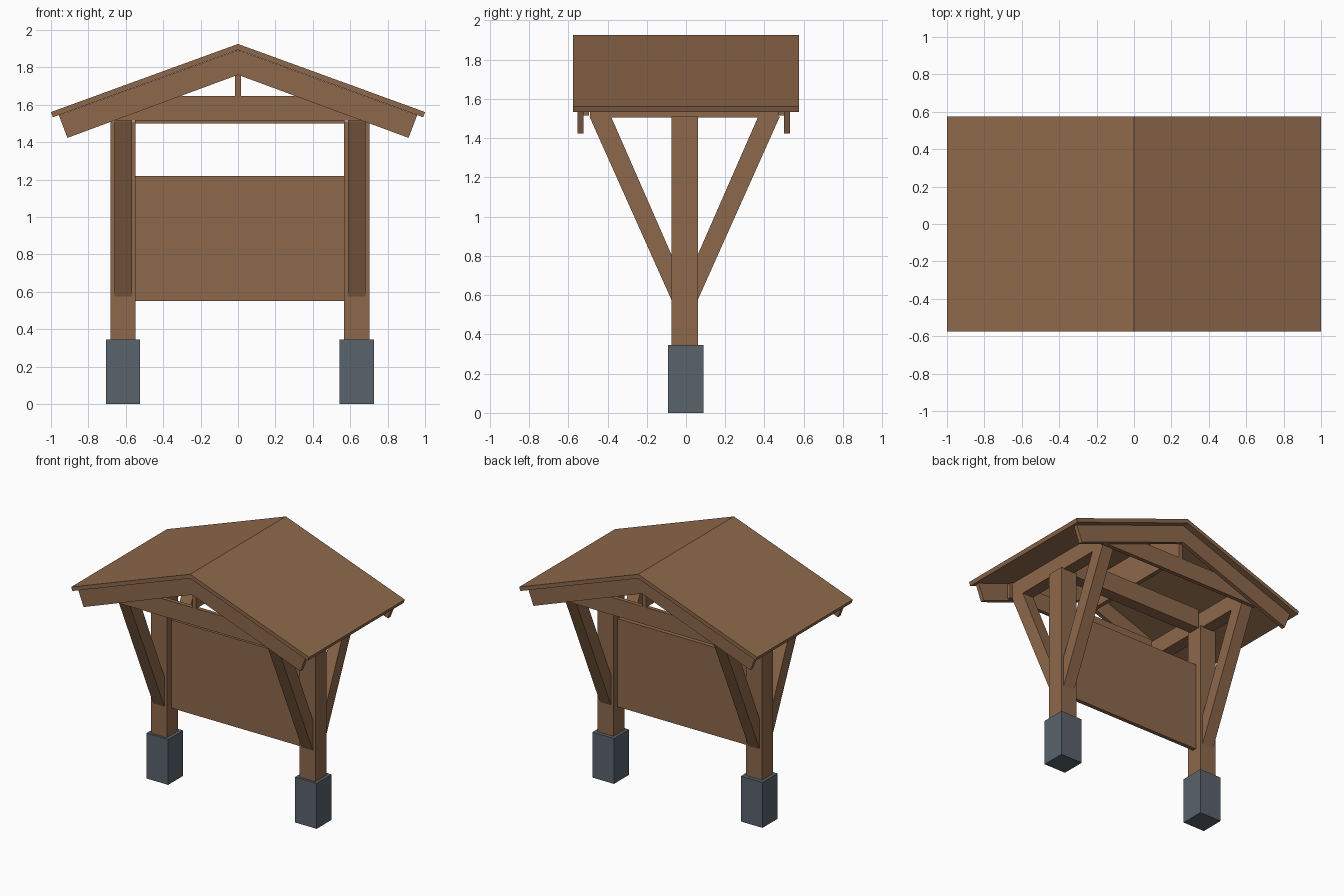
import bpy, bmesh

if "Cube" in bpy.data.objects:
    bpy.data.objects.remove(bpy.data.objects["Cube"])


def material(name, rgb):
    m = bpy.data.materials.new(name)
    m.diffuse_color = (*rgb, 1)
    m.use_nodes = True
    m.node_tree.nodes["Principled BSDF"].inputs["Base Color"].default_value = m.diffuse_color
    return m


WOOD = material("wood", (0.27, 0.14, 0.07))
STEEL = material("footing_grey", (0.10, 0.125, 0.15))


def prism(name, profile, axis, lo, hi, mat=WOOD):
    """Extrude a 2D profile: axis 'y' uses (x, z) points, axis 'x' uses (y, z) points."""
    bm = bmesh.new()
    put = (lambda p, d: (p[0], d, p[1])) if axis == 'y' else (lambda p, d: (d, p[0], p[1]))
    a = [bm.verts.new(put(p, lo)) for p in profile]
    b = [bm.verts.new(put(p, hi)) for p in profile]
    bm.faces.new(a)
    bm.faces.new(b[::-1])
    n = len(profile)
    for i in range(n):
        j = (i + 1) % n
        bm.faces.new((a[i], b[i], b[j], a[j]))
    bmesh.ops.recalc_face_normals(bm, faces=bm.faces)
    me = bpy.data.meshes.new(name)
    bm.to_mesh(me)
    bm.free()
    ob = bpy.data.objects.new(name, me)
    me.materials.append(mat)
    bpy.context.collection.objects.link(ob)
    return ob


def box(name, x, y, z, mat=WOOD):
    return prism(name, [(x[0], z[0]), (x[1], z[0]), (x[1], z[1]), (x[0], z[1])], 'y', *y, mat)


YC = -0.007  # centre line of the frame in y

# Posts, footings, braces and the plates on top of the posts
for side, px in (("left", -0.614), ("right", 0.635)):
    box(side + "_footing", (px - 0.091, px + 0.091), (-0.092, 0.088), (0, 0.345), STEEL)
    box(side + "_post", (px - 0.067, px + 0.067), (YC - 0.067, YC + 0.067), (0.34, 1.51))
    box(side + "_top_plate", (px - 0.047, px + 0.047), (-0.49, 0.472), (1.505, 1.63))
    for end, s in (("front", -1), ("back", 1)):
        pts = [(0.06, 0.56), (0.485, 1.51), (0.375, 1.51), (0.06, 0.79)]
        prism(f"{side}_{end}_brace", [(YC + s * u, z) for u, z in pts], 'x',
              px - 0.047, px + 0.047)

# Display board and centre tie between the posts
box("display_board", (-0.55, 0.57), (-0.02, 0.01), (0.55, 1.22))
box("centre_tie", (-0.55, 0.57), (YC - 0.045, YC + 0.045), (1.50, 1.645))

# Gable ties, clipped at their ends by the roof slope
for end, y0 in (("front", -0.523), ("back", 0.470)):
    prism(end + "_gable_tie", [(-0.68, 1.515), (0.70, 1.515), (0.70, 1.63), (0.66, 1.648),
                               (-0.64, 1.648), (-0.68, 1.635)], 'y', y0, y0 + 0.03)

# Ridge board under the apex
prism("ridge_board", [(-0.015, 1.648), (0.015, 1.648), (0.015, 1.887), (0, 1.892),
                      (-0.015, 1.887)], 'y', -0.523, 0.50)

# Sloping barge boards and roof panels on both sides
for side, s in (("left", -1), ("right", 1)):
    barge = [(0, 1.892), (0, 1.76), (s * 0.912, 1.423), (s * 0.958, 1.544)]
    for end, y0 in (("front", -0.552), ("back", 0.499)):
        prism(f"{side}_{end}_barge_board", barge, 'y', y0, y0 + 0.03)
    prism(side + "_roof_panel", [(0, 1.925), (0, 1.893), (s * 0.99, 1.533), (s * 1.0, 1.561)],
          'y', -0.575, 0.575)
